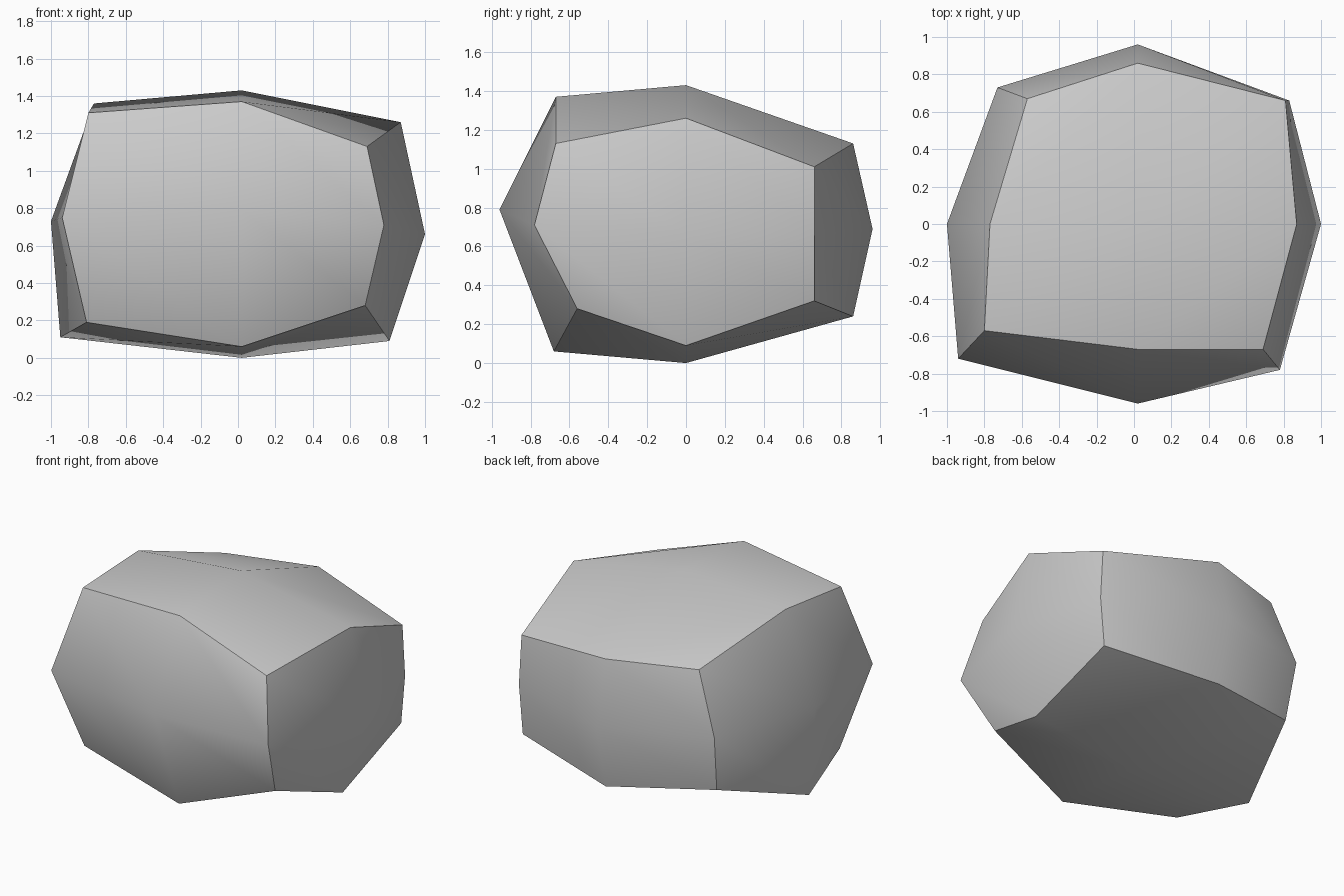
import bpy
import bmesh
from mathutils import Vector

default_cube = bpy.data.objects.get("Cube")
if default_cube:
    bpy.data.objects.remove(default_cube, do_unlink=True)

# Direction words used to address the control points of the boulder
DIRECTIONS = {
    "left": Vector((1, 0, 0)), "right": Vector((-1, 0, 0)),
    "front": Vector((0, -1, 0)), "back": Vector((0, 1, 0)),
    "top": Vector((0, 0, 1)), "bottom": Vector((0, 0, -1)),
}

# Where each point of the once-subdivided block is pushed to
SHAPE = {
    # Bulging side centres
    "left": (1, 0, .66),
    "right": (-1, 0, .73),
    "front": (.02, -.96, .79),
    "back": (.02, .96, .69),
    "top": (.02, 0, 1.43),
    "bottom": (.02, 0, 0),
    # Middles of the ridges
    "left front": (.78, -.78, .71),
    "right front": (-.94, -.72, .75),
    "left back": (.83, .66, .66),
    "right back": (-.73, .73, .73),
    "left top": (.87, 0, 1.26),
    "right top": (-.77, 0, 1.36),
    "front top": (.02, -.67, 1.37),
    "back top": (.02, .86, 1.13),
    "left bottom": (.81, 0, .09),
    "right bottom": (-.95, 0, .11),
    "front bottom": (.02, -.68, .06),
    "back bottom": (.02, .86, .24),
    # Corners
    "left front top": (.69, -.67, 1.13),
    "right front top": (-.8, -.57, 1.31),
    "left back top": (.81, .66, 1.01),
    "right back top": (-.57, .67, 1.14),
    "left front bottom": (.68, -.56, .28),
    "right front bottom": (-.81, -.54, .19),
    "left back bottom": (.8, .66, .32),
    "right back bottom": (-.7, .66, .33),
}


def flat_material(name, color):
    mat = bpy.data.materials.new(name)
    mat.use_nodes = True
    mat.diffuse_color = color
    for node in mat.node_tree.nodes:
        if node.type == 'BSDF_PRINCIPLED':
            node.inputs["Base Color"].default_value = color
    return mat


# Block with one cut in each direction
bm = bmesh.new()
bmesh.ops.create_cube(bm, size=2)
bmesh.ops.subdivide_edges(bm, edges=bm.edges[:], cuts=1, use_grid_fill=True)
bm.normal_update()

# Smooth sides, with sharp ridges where two sides meet
for face in bm.faces:
    face.smooth = True
for edge in bm.edges:
    first, second = edge.link_faces
    edge.smooth = first.normal.dot(second.normal) > .5

# Push every point into the irregular stone shape
targets = {}
for words, position in SHAPE.items():
    spot = sum((DIRECTIONS[word] for word in words.split()), Vector())
    targets[tuple(round(c) for c in spot)] = position
for vert in bm.verts:
    vert.co = targets[tuple(round(c) for c in vert.co)]

bmesh.ops.recalc_face_normals(bm, faces=bm.faces[:])
mesh = bpy.data.meshes.new("boulder")
bm.to_mesh(mesh)
bm.free()

boulder = bpy.data.objects.new("boulder", mesh)
bpy.context.collection.objects.link(boulder)
mesh.materials.append(flat_material("stone grey", (.6, .6, .6, 1)))
